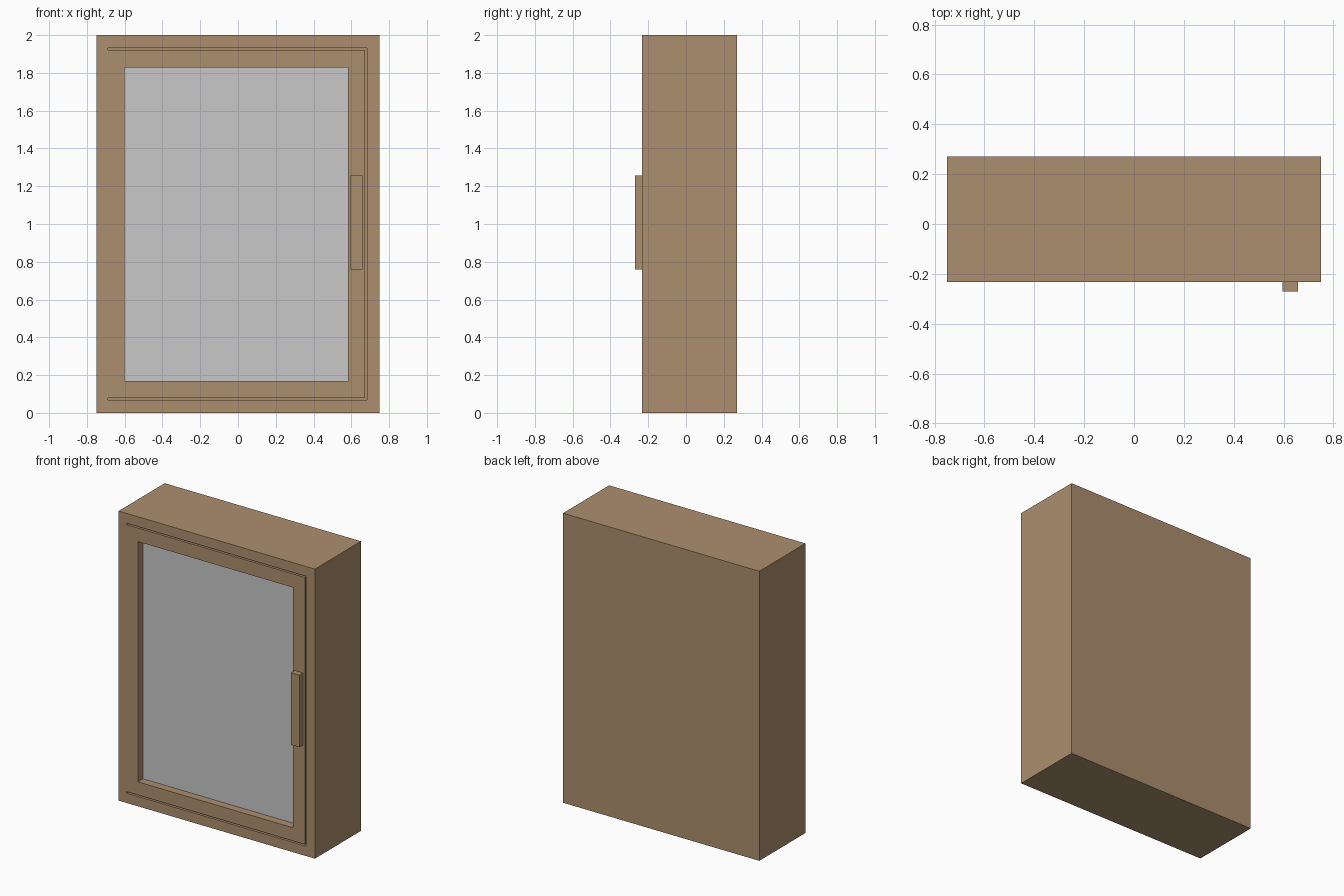
import bpy, bmesh

if "Cube" in bpy.data.objects:
    bpy.data.objects.remove(bpy.data.objects["Cube"])

FRONT, BACK = -0.232, 0.271


def material(name, rgb):
    m = bpy.data.materials.new(name)
    m.diffuse_color = (*rgb, 1)
    m.use_nodes = True
    m.node_tree.nodes["Principled BSDF"].inputs["Base Color"].default_value = m.diffuse_color
    return m


wood = material("light_wood", (0.413, 0.275, 0.156))
mirror = material("grey_mirror", (0.578, 0.578, 0.578))


def prism(name, outlines, y0, y1, mat):
    """Extrude x/z outlines from y0 to y1; y0 may differ per outline."""
    bm = bmesh.new()
    for pts in outlines:
        face = bm.faces.new([bm.verts.new((x, y0, z)) for x, z in pts])
        ext = bmesh.ops.extrude_face_region(bm, geom=[face])
        verts = [g for g in ext["geom"] if isinstance(g, bmesh.types.BMVert)]
        bmesh.ops.translate(bm, verts=verts, vec=(0, y1 - y0, 0))
    bmesh.ops.recalc_face_normals(bm, faces=bm.faces)
    mesh = bpy.data.meshes.new(name)
    bm.to_mesh(mesh)
    bm.free()
    mesh.materials.append(mat)
    ob = bpy.data.objects.new(name, mesh)
    bpy.context.collection.objects.link(ob)
    return ob


def rect(x0, x1, z0, z1):
    return [(x0, z0), (x1, z0), (x1, z1), (x0, z1)]


# Cabinet body
body = prism("cabinet_body", [rect(-0.75, 0.75, 0, 2)], FRONT, BACK, wood)

# Door seam: a thin groove along the bottom, right and top
l, r, b, t, w = -0.688, 0.683, 0.068, 1.932, 0.01
seam = [(l, b), (r, b), (r, t), (l, t), (l, t - w),
        (r - w, t - w), (r - w, b + w), (l, b + w)]
opening = rect(-0.602, 0.582, 0.169, 1.828)
cutters = [prism("seam_cutter", [seam], FRONT - 0.05, FRONT + 0.02, wood),
           prism("opening_cutter", [opening], FRONT - 0.05, FRONT + 0.06, wood)]
for c in cutters:
    mod = body.modifiers.new(c.name, "BOOLEAN")
    mod.operation, mod.solver, mod.object = "DIFFERENCE", "EXACT", c
    c.hide_render = True
    c.hide_viewport = True

# Recessed mirror panel
prism("mirror_panel", [opening], FRONT + 0.055, FRONT + 0.06, mirror)

# Door handle
prism("door_handle", [rect(0.595, 0.659, 0.76, 1.258)], -0.271, FRONT, wood)
